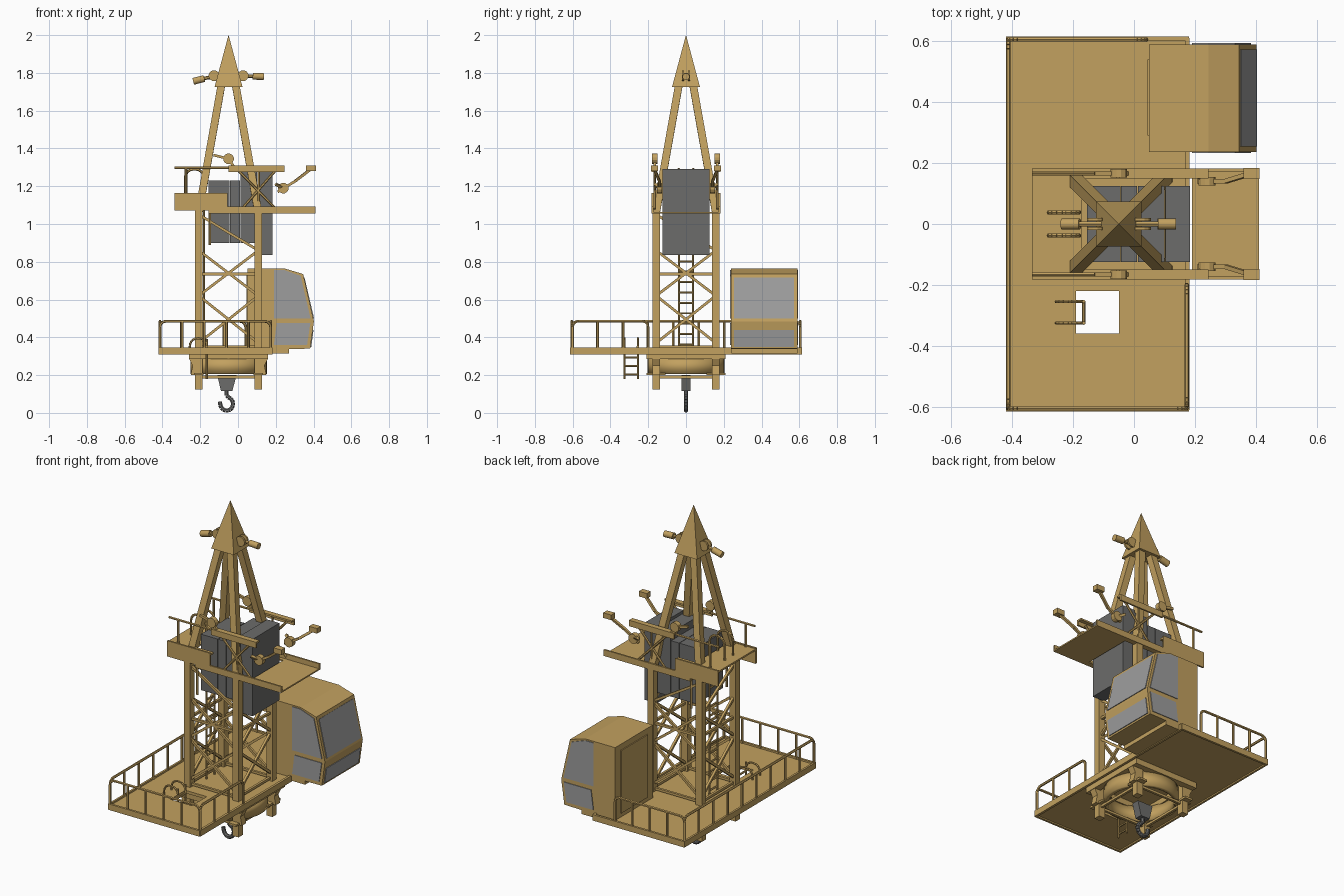
import bpy, bmesh, math
from mathutils import Vector, Matrix

if "Cube" in bpy.data.objects:
    bpy.data.objects.remove(bpy.data.objects["Cube"])


def material(name, rgb):
    m = bpy.data.materials.new(name)
    m.diffuse_color = (*rgb, 1)
    m.use_nodes = True
    m.node_tree.nodes["Principled BSDF"].inputs["Base Color"].default_value = m.diffuse_color
    return m


YELLOW = material("ochre paint", (0.54, 0.355, 0.115))
GREY = material("dark grey", (0.15, 0.15, 0.145))
GLASS = material("light grey glass", (0.34, 0.34, 0.34))
CX, H = -0.05, 0.158          # mast centre and half spacing of its legs
SIDES = (-1, 1)


def finish(name, bm, mat, smooth=False):
    bmesh.ops.recalc_face_normals(bm, faces=bm.faces)
    me = bpy.data.meshes.new(name)
    bm.to_mesh(me)
    bm.free()
    me.materials.append(mat)
    ob = bpy.data.objects.new(name, me)
    bpy.context.collection.objects.link(ob)
    if smooth:
        bpy.ops.object.select_all(action='DESELECT')
        ob.select_set(True)
        bpy.context.view_layer.objects.active = ob
        bpy.ops.object.shade_smooth_by_angle(angle=math.radians(40))
    return ob


def boxes(name, items, mat=YELLOW):
    """Each item is x0, x1, y0, y1, z0, z1."""
    bm = bmesh.new()
    for x0, x1, y0, y1, z0, z1 in items:
        mx = Matrix.Translation(((x0 + x1) / 2, (y0 + y1) / 2, (z0 + z1) / 2)) \
            @ Matrix.Diagonal((x1 - x0, y1 - y0, z1 - z0, 1))
        bmesh.ops.create_cube(bm, size=1, matrix=mx)
    return finish(name, bm, mat)


def rods(name, segs, w, mat=YELLOW, sides=4, smooth=False):
    """Straight bars between pairs of points, w wide."""
    bm = bmesh.new()
    r = w / 2 / math.cos(math.pi / sides)
    for a, b in segs:
        a, b = Vector(a), Vector(b)
        rot = Vector((0, 0, 1)).rotation_difference(b - a).to_matrix().to_4x4()
        mx = Matrix.Translation((a + b) / 2) @ rot @ Matrix.Rotation(math.pi / sides, 4, 'Z')
        bmesh.ops.create_cone(bm, cap_ends=True, segments=sides, radius1=r, radius2=r,
                              depth=(b - a).length, matrix=mx)
    return finish(name, bm, mat, smooth)


def prism(name, profile, spans, mat=YELLOW):
    """XZ profile extruded over each y span."""
    bm = bmesh.new()
    for y0, y1 in spans:
        f = bm.faces.new([bm.verts.new((x, y0, z)) for x, z in profile])
        g = bmesh.ops.extrude_face_region(bm, geom=[f])['geom']
        bmesh.ops.translate(bm, vec=(0, y1 - y0, 0),
                            verts=[v for v in g if isinstance(v, bmesh.types.BMVert)])
    return finish(name, bm, mat)


def path(pts):
    return list(zip(pts[:-1], pts[1:]))


def hoop(p, q, z0, z1, r=0.03):
    """Upside-down U from p to q with rounded shoulders."""
    p, q = Vector((*p, 0)), Vector((*q, 0))
    d, L = (q - p).normalized(), (q - p).length
    arc = [(r - r * math.cos(t), z1 - r + r * math.sin(t))
           for t in [i * math.pi / 8 for i in range(5)]]
    prof = [(0, z0)] + arc + [(L - s, z) for s, z in reversed(arc)] + [(L, z0)]
    return path([tuple(p + d * s + Vector((0, 0, z))) for s, z in prof])


# Main deck with a ladder hatch, rim and cab bracket
boxes("deck", [(-0.42, -0.19, -0.61, 0.61, 0.318, 0.335), (-0.05, 0.18, -0.61, 0.61, 0.318, 0.335),
               (-0.19, -0.05, -0.61, -0.36, 0.318, 0.335), (-0.19, -0.05, -0.22, 0.61, 0.318, 0.335)])
boxes("deck_rim", [(-0.42, -0.408, -0.61, 0.61, 0.31, 0.345), (0.168, 0.182, -0.61, 0.61, 0.31, 0.345),
                   (-0.42, 0.18, -0.615, -0.602, 0.31, 0.345), (-0.42, 0.18, 0.602, 0.615, 0.31, 0.345)])
boxes("cab_bracket", [(0.18, 0.27, 0.24, 0.59, 0.315, 0.34)])

# Deck railings: one hoop per side with posts between
rail = []
for p, q, n in (((0.173, -0.2), (0.173, -0.6), 3), ((0.173, -0.605), (-0.413, -0.605), 5),
                ((-0.413, -0.605), (-0.413, 0.605), 9), ((-0.413, 0.605), (0.04, 0.605), 4)):
    rail += hoop(p, q, 0.335, 0.485)
    for i in range(1, n):
        x, y = (p[k] + (q[k] - p[k]) * i / n for k in (0, 1))
        rail.append(((x, y, 0.335), (x, y, 0.483)))
rods("deck_railing", rail, 0.013, sides=6)

# Mast legs, upright then leaning in to the peak
legs = []
for sx in SIDES:
    for sy in SIDES:
        bend = (CX + sx * H, sy * H, 1.075)
        legs += [((bend[0], bend[1], 0.125), bend),
                 ((bend[0], bend[1], 1.06), (CX + sx * 0.037, sy * 0.037, 1.74))]
rods("mast_legs", legs, 0.04)

# Lattice braces on the four mast faces
brace = []
for s in SIDES:
    for axis in (0, 1):
        def P(t, z):
            return (CX + t * H, s * H, z) if axis == 0 else (CX + s * H, t * H, z)
        for z0, z1 in ((0.37, 0.62), (0.62, 0.86)):
            brace += [(P(-1, z0), P(1, z1)), (P(1, z0), P(-1, z1))]
        brace += [(P(-1, 1.05), P(1, 0.86)), (P(-1, 0.735), P(1, 0.735)),
                  (P(-1, 0.19), P(1, 0.19)), (P(-1, 0.35), P(1, 0.35))]
rods("mast_braces", brace, 0.014)

# Peak pyramid
bm = bmesh.new()
bmesh.ops.create_cone(bm, cap_ends=True, segments=4, radius1=0.074 * math.sqrt(2), radius2=0.0005,
                      depth=0.275, matrix=Matrix.Translation((CX, 0, 1.8625)) @ Matrix.Rotation(math.pi / 4, 4, 'Z'))
finish("peak", bm, YELLOW)

# Peak lamps on round brackets
for s, drop, nm in ((1, -0.005, "right"), (-1, -0.03, "left")):
    x = lambda d: CX + s * d
    rods("lamp_bracket_" + nm, [((x(0.077), -0.02, 1.785), (x(0.077), -0.01, 1.785)),
                                ((x(0.077), 0.01, 1.785), (x(0.077), 0.02, 1.785))], 0.056, sides=12)
    rods("lamp_arm_" + nm, [((x(0.03), 0, 1.785), (x(0.14), 0, 1.785 + drop / 2))], 0.016, sides=6)
    rods("lamp_" + nm, [((x(0.128), 0, 1.785 + drop / 2), (x(0.187), 0, 1.785 + drop))], 0.036,
         sides=12, smooth=True)

# Slewing ring, its square frame and corner gussets
bm = bmesh.new()
bmesh.ops.create_cone(bm, segments=40, radius1=0.19, radius2=0.19, depth=0.085,
                      matrix=Matrix.Translation((CX, 0, 0.2475)))
ring = finish("slewing_ring", bm, YELLOW, True)
m = ring.modifiers.new("wall", 'SOLIDIFY')
m.thickness, m.offset = 0.025, 0
boxes("ring_frame", [(CX - 0.21, CX + 0.21, s * 0.19 - 0.02, s * 0.19 + 0.02, 0.285, 0.318) for s in SIDES]
      + [(CX + s * 0.19 - 0.02, CX + s * 0.19 + 0.02, -0.21, 0.21, 0.285, 0.318) for s in SIDES]
      + [(CX + s * H - 0.025, CX + s * H + 0.025, t * H - 0.05, t * H + 0.05, 0.2, 0.212)
         for s in SIDES for t in SIDES])
for s, nm in ((-1, "left"), (1, "right")):
    prism("gusset_" + nm, [(CX + s * a, z) for a, z in ((0.15, 0.2), (0.2, 0.2), (0.19, 0.25), (0.21, 0.29), (0.15, 0.29))],
          [(-H - 0.02, -H + 0.02), (H - 0.02, H + 0.02)])

# Hook block and hook
prism("hook_block", [(-0.11, 0.2), (-0.09, 0.115), (-0.03, 0.115), (-0.008, 0.2)], [(-0.023, 0.023)], GREY)
hook = [(-0.06, 0, 0.12), (-0.06, 0, 0.092)] + [
    (-0.06 + 0.034 * math.sin(t), 0, 0.048 + 0.036 * math.cos(t))
    for t in [0.3 + i * 0.38 for i in range(12)]]
hook += [(-0.096, 0, 0.06)]
rods("hook", path(hook), 0.022, GREY, 8)

# Grey counterweight slabs
boxes("counterweights", [(-0.155, -0.045, -0.125, 0.125, 0.9, 1.23), (-0.042, 0.01, -0.125, 0.125, 0.9, 1.23),
                         (0.013, 0.1, -0.125, 0.125, 0.9, 1.275), (0.103, 0.183, -0.125, 0.125, 0.835, 1.29)], GREY)

# Upper platforms, side beams and top beams
boxes("upper_platforms", [(0.19, 0.41, -0.18, 0.18, 1.055, 1.063), (-0.335, -0.17, -0.18, 0.18, 1.15, 1.16)])
beams = []
for s in SIDES:
    y0, y1 = sorted((s * 0.15, s * 0.182))
    yo0, yo1 = sorted((s * 0.172, s * 0.182))
    beams += [(-0.155, 0.41, yo0, yo1, 1.055, 1.092), (-0.155, 0.19, y0, y1, 1.055, 1.063),
              (-0.335, -0.055, yo0, yo1, 1.072, 1.165), (-0.335, -0.055, y0, y1, 1.15, 1.16),
              (-0.05, 0.245, y0, y1, 1.3, 1.31), (-0.05, 0.245, yo0, yo1, 1.275, 1.31)]
boxes("upper_beams", beams)

# Upper railing, side braces and ladder handrails
up = []
for s in SIDES:
    y = s * 0.165
    up += [((-0.335, y, 1.298), (-0.05, y, 1.298)), ((-0.275, y, 1.155), (-0.275, y, 1.298)),
           ((0.0, y, 1.285), (0.2, y, 1.08)), ((0.2, y, 1.285), (0.02, y, 1.08)),
           ((0.11, y, 1.08), (0.11, y, 1.3)), ((-0.15, y, 1.06), (-0.15, y, 0.89))]
    up += hoop((-0.28, s * 0.038), (-0.18, s * 0.038), 1.155, 1.29, 0.045)
rods("upper_railing", up, 0.012, sides=6)

# Pulleys with arms on both sides of the upper frame
for s, nm in ((-1, "front"), (1, "back")):
    y, yt = s * 0.14, s * 0.166
    rods("pulleys_" + nm, [((0.24, y - 0.014, 1.19), (0.24, y + 0.014, 1.19)),
                           ((-0.05, yt - 0.014, 1.345), (-0.05, yt + 0.014, 1.345))], 0.055, sides=12)
    rods("pulley_arms_" + nm, [((0.21, y, 1.17), (0.3, y, 1.225)), ((0.3, y, 1.225), (0.385, yt, 1.29)),
                               ((-0.05, yt, 1.345), (-0.13, yt, 1.365)), ((-0.05, yt, 1.345), (-0.02, yt, 1.3)),
                               ((0.24, y, 1.19), (0.2, yt, 1.21))], 0.014)
    boxes("arm_plate_" + nm, [(0.36, 0.412, yt - 0.018, yt + 0.018, 1.28, 1.31)])


# Mast ladder and hatch ladder with handrails
def ladder(name, x, y, half, z0, z1, step):
    segs = [((x, y + s * half, z0), (x, y + s * half, z1)) for s in SIDES]
    n = int((z1 - z0) / step)
    segs += [((x, y - half, z0 + (i + 0.5) * step), (x, y + half, z0 + (i + 0.5) * step)) for i in range(n)]
    rods(name, segs, 0.01, sides=6)


ladder("mast_ladder", -0.18, 0, 0.037, 0.335, 1.17, 0.055)
ladder("hatch_ladder", -0.165, -0.29, 0.035, 0.18, 0.39, 0.045)
rods("hatch_handrails", [g for s in SIDES
                         for g in hoop((-0.255, -0.29 + s * 0.035), (-0.165, -0.29 + s * 0.035), 0.335, 0.395, 0.04)],
     0.01, sides=6)

# Operator cab: body, windows and rear door
prism("cab", [(0.05, 0.335), (0.05, 0.765), (0.245, 0.765), (0.345, 0.735), (0.402, 0.485), (0.382, 0.34)],
      [(0.237, 0.59)])
spans = [(0.233, 0.239), (0.588, 0.594)]
prism("side_windows", [(0.19, 0.5), (0.19, 0.757), (0.243, 0.757), (0.332, 0.725), (0.384, 0.5)], spans, GLASS)
prism("lower_side_windows", [(0.205, 0.475), (0.383, 0.475), (0.366, 0.36), (0.19, 0.36)], spans, GLASS)
prism("windscreen", [(0.346, 0.715), (0.352, 0.718), (0.403, 0.5), (0.396, 0.5)], [(0.255, 0.573)], GLASS)
prism("lower_windscreen", [(0.394, 0.44), (0.4, 0.44), (0.388, 0.35), (0.38, 0.35)], [(0.255, 0.573)], GLASS)
boxes("cab_door", [(0.044, 0.051, 0.29, 0.54, 0.36, 0.73)])
